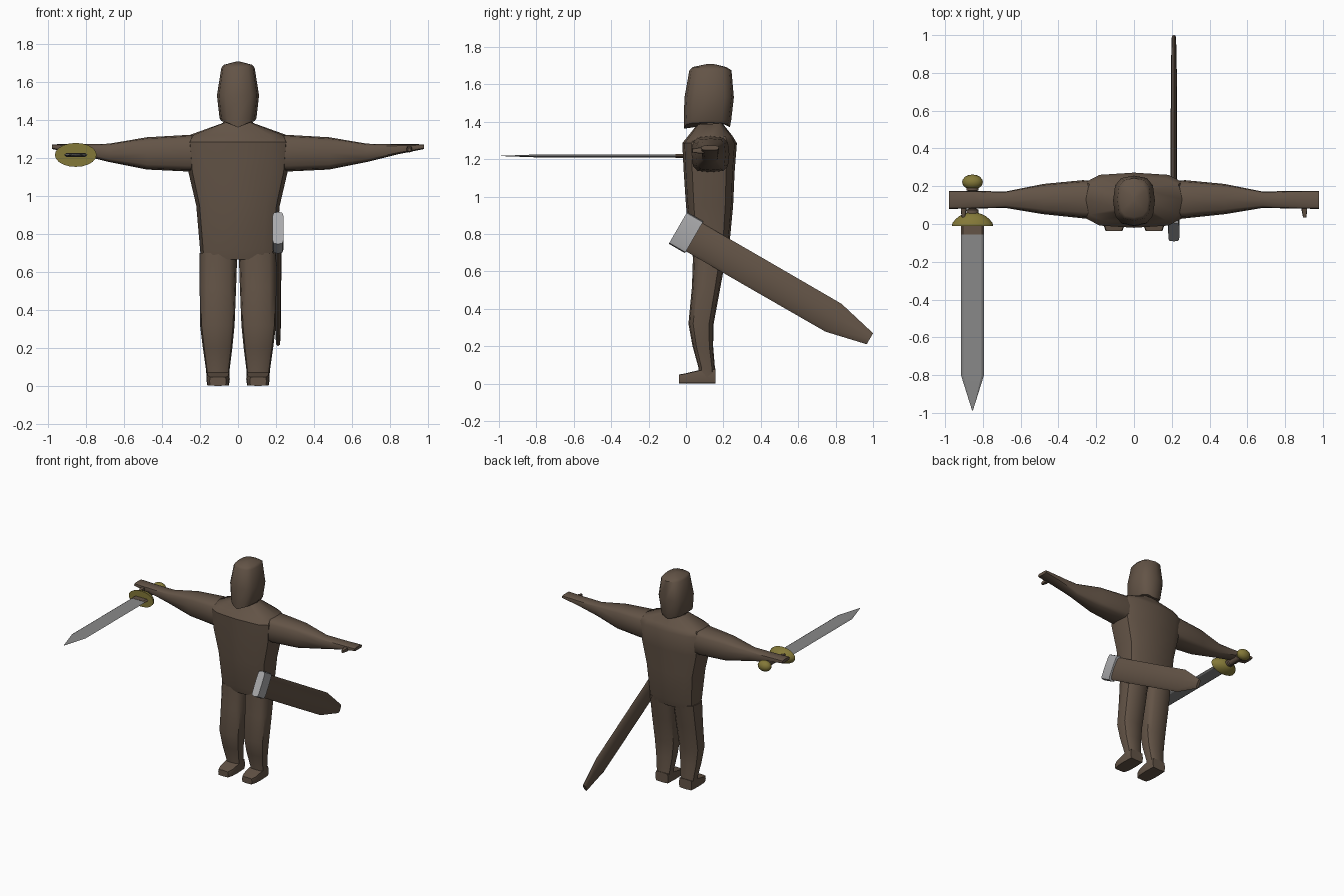
import bpy, bmesh, math
from mathutils import Matrix, Vector


def material(name, rgb):
    m = bpy.data.materials.new(name)
    m.diffuse_color = (*rgb, 1)
    return m


BROWN = material("brown cloth", (0.125, 0.088, 0.062))
BLADE = material("blade steel", (0.25, 0.25, 0.25))
SILVER = material("silver", (0.40, 0.40, 0.41))
GOLD = material("old gold", (0.23, 0.19, 0.04))


def finish(obj, mat, angle, mirror=False):
    obj.data.materials.append(mat)
    if mirror:
        mod = obj.modifiers.new("mirror", 'MIRROR')
        mod.use_axis = (True, False, False)
    bpy.ops.object.select_all(action='DESELECT')
    bpy.context.view_layer.objects.active = obj
    obj.select_set(True)
    bpy.ops.object.shade_smooth_by_angle(angle=math.radians(angle))


def loft(name, axis, rings, mat, n=12, p=2.5, angle=40, mirror=False, matrix=None):
    """Skin superellipse rings; a ring is (position, a_min, a_max, b_min, b_max)."""
    bm = bmesh.new()
    loops = []
    for t, a0, a1, b0, b1 in rings:
        loop = []
        for i in range(n):
            c, s = math.cos(math.tau * i / n), math.sin(math.tau * i / n)
            c = 0 if abs(c) < 1e-6 else math.copysign(abs(c) ** (2 / p), c)
            s = 0 if abs(s) < 1e-6 else math.copysign(abs(s) ** (2 / p), s)
            a = (a0 + a1) / 2 + c * (a1 - a0) / 2
            b = (b0 + b1) / 2 + s * (b1 - b0) / 2
            co = {'x': (t, a, b), 'y': (a, t, b), 'z': (a, b, t)}[axis]
            loop.append(bm.verts.new(co))
        loops.append(loop)
    for lo, hi in zip(loops, loops[1:]):
        for i in range(n):
            j = (i + 1) % n
            bm.faces.new((lo[i], lo[j], hi[j], hi[i]))
    bm.faces.new(loops[0])
    bm.faces.new(loops[-1])
    bmesh.ops.recalc_face_normals(bm, faces=bm.faces)
    if matrix:
        bm.transform(matrix)
    mesh = bpy.data.meshes.new(name)
    bm.to_mesh(mesh)
    bm.free()
    obj = bpy.data.objects.new(name, mesh)
    bpy.context.collection.objects.link(obj)
    finish(obj, mat, angle, mirror)
    return obj


# Torso, from hips to neck
loft("torso", 'z', [
    (0.665, -0.195, 0.195, 0.04, 0.215),
    (0.72, -0.20, 0.20, 0.025, 0.23),
    (0.95, -0.22, 0.22, 0.0, 0.252),
    (1.13, -0.262, 0.262, -0.012, 0.26),
    (1.285, -0.275, 0.275, -0.02, 0.272),
    (1.322, -0.255, 0.255, 0.01, 0.25),
    (1.385, -0.08, 0.08, 0.06, 0.20),
    (1.41, -0.07, 0.07, 0.065, 0.19)], BROWN, p=3.4)

# Hooded head
head = loft("head", 'z', [
    (1.375, -0.088, 0.088, -0.012, 0.235),
    (1.41, -0.097, 0.097, -0.012, 0.242),
    (1.53, -0.111, 0.111, -0.008, 0.256),
    (1.675, -0.088, 0.088, 0.018, 0.243),
    (1.692, -0.075, 0.075, 0.035, 0.215),
    (1.708, -0.012, 0.012, 0.11, 0.15)], BROWN, n=12, p=2.8, angle=50)
for v in head.data.vertices:      # chin point at the lower front
    if v.co.z < 1.38:
        v.co.z += 0.28 * abs(v.co.x) - (0.013 if v.co.y < 0.0 else 0.004)

# Arms with flat hands
loft("arm", 'x', [
    (0.17, 0.03, 0.225, 1.13, 1.325),
    (0.27, 0.03, 0.232, 1.13, 1.322),
    (0.48, 0.052, 0.212, 1.14, 1.31),
    (0.68, 0.085, 0.172, 1.18, 1.276),
    (0.85, 0.082, 0.175, 1.222, 1.274),
    (0.98, 0.08, 0.176, 1.248, 1.273)], BROWN, p=3.6, mirror=True)
loft("thumb", 'y', [
    (0.035, 0.895, 0.912, 1.235, 1.255),
    (0.07, 0.888, 0.917, 1.23, 1.262),
    (0.10, 0.888, 0.917, 1.23, 1.265)], BROWN, n=8, p=4, mirror=True)

# Legs and feet
loft("leg", 'z', [
    (0.03, 0.045, 0.165, 0.065, 0.158),
    (0.08, 0.045, 0.168, 0.068, 0.155),
    (0.20, 0.03, 0.185, 0.035, 0.145),
    (0.32, 0.018, 0.20, 0.013, 0.148),
    (0.52, 0.01, 0.202, 0.032, 0.185),
    (0.70, 0.004, 0.202, 0.038, 0.218)], BROWN, p=3, mirror=True)
loft("foot", 'y', [
    (-0.037, 0.062, 0.15, 0.0, 0.048),
    (0.0, 0.047, 0.163, 0.0, 0.055),
    (0.07, 0.043, 0.167, 0.0, 0.072),
    (0.158, 0.048, 0.162, 0.0, 0.08)], BROWN, n=8, p=8, mirror=True)

# Sword, pointing forward from the hand
SX, SZ = -0.855, 1.217


def sword_rings(profile):
    return [(y, SX - w, SX + w, SZ - h, SZ + h) for y, w, h in profile]


loft("blade", 'y', sword_rings([(-0.045, 0.061, 0.009), (-0.80, 0.061, 0.008),
                                (-0.988, 0.002, 0.001)]), BLADE, n=6, p=6, angle=15)
loft("blade_collar", 'y', sword_rings([(0.0, 0.062, 0.011), (-0.055, 0.062, 0.011)]),
     BROWN, n=6, p=6, angle=15)
loft("guard", 'y', sword_rings([
    (-0.01, 0.11, 0.063), (0.005, 0.106, 0.061), (0.025, 0.09, 0.053),
    (0.042, 0.07, 0.044), (0.055, 0.042, 0.03), (0.062, 0.012, 0.012)]), GOLD, n=20, p=2)
loft("grip", 'y', sword_rings([
    (0.05, 0.033, 0.026), (0.075, 0.033, 0.026), (0.08, 0.022, 0.022),
    (0.175, 0.022, 0.022), (0.178, 0.033, 0.026), (0.195, 0.033, 0.026)]), BROWN, n=12, p=2)
bpy.ops.mesh.primitive_uv_sphere_add(segments=16, ring_count=10, location=(SX, 0.222, SZ))
pommel = bpy.context.object
pommel.name = "pommel"
pommel.scale = (0.055, 0.04, 0.042)
finish(pommel, GOLD, 40)

# Scabbard slung at the left hip, tilted down to the back
TILT = Matrix.Translation(Vector((0.211, -0.043, 0.832))) @ Matrix.Rotation(math.radians(-30), 4, 'X')


def sheath_rings(profile):
    return [(y, -w, w, -h, h) for y, w, h in profile]


loft("scabbard", 'y', sheath_rings([
    (0.05, 0.017, 0.087), (0.5, 0.017, 0.087), (0.96, 0.016, 0.086),
    (1.185, 0.012, 0.034)]), BROWN, n=8, p=2.8, matrix=TILT)
loft("scabbard_throat", 'y', sheath_rings([
    (0.0, 0.03, 0.098), (0.10, 0.03, 0.098)]), SILVER, n=12, p=5, matrix=TILT)
